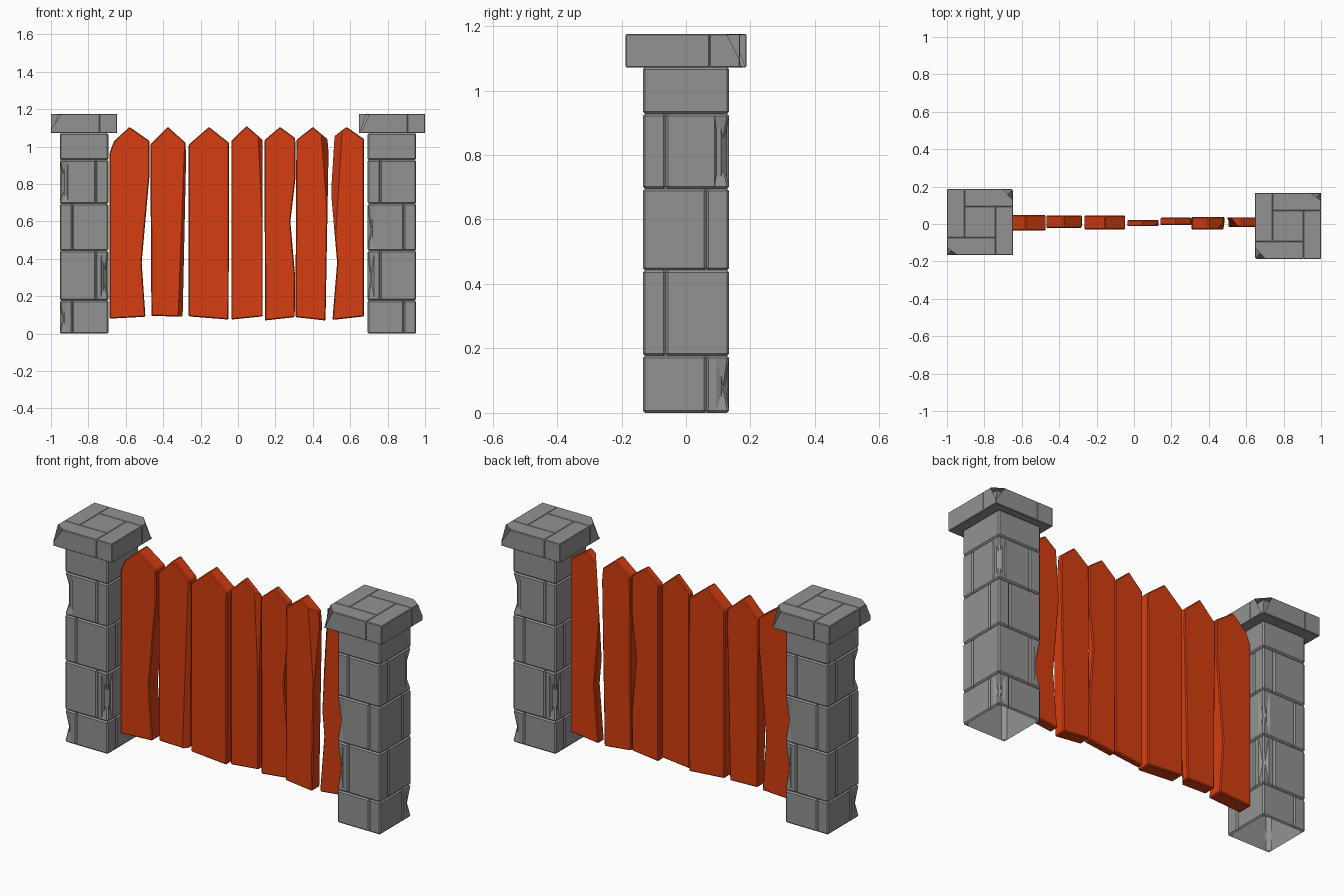
import bpy, bmesh, math
from mathutils import Vector, Matrix

if "Cube" in bpy.data.objects:
    bpy.data.objects.remove(bpy.data.objects["Cube"])


def material(name, rgb):
    m = bpy.data.materials.new(name)
    m.diffuse_color = (*rgb, 1)
    m.use_nodes = True
    m.node_tree.nodes["Principled BSDF"].inputs["Base Color"].default_value = m.diffuse_color
    return m


STONE = material("grey stone", (0.29, 0.29, 0.29))
WOOD = material("orange wood", (0.66, 0.047, 0.005))


def add_box(bm, lo, hi):
    lo, hi = Vector(lo), Vector(hi)
    mat = Matrix.Translation((lo + hi) / 2) @ Matrix.Diagonal((*(hi - lo), 1))
    return bmesh.ops.create_cube(bm, size=1, matrix=mat)["verts"]


def cut(bm, co, no):
    """Slice off everything beyond a plane and close the hole."""
    r = bmesh.ops.bisect_plane(bm, geom=bm.verts[:] + bm.edges[:] + bm.faces[:],
                               plane_co=co, plane_no=no, clear_outer=True)
    edges = [e for e in r["geom_cut"] if isinstance(e, bmesh.types.BMEdge)]
    if edges:
        bmesh.ops.edgenet_fill(bm, edges=edges)
    bmesh.ops.recalc_face_normals(bm, faces=bm.faces[:])


def score(bm, co, no):
    bmesh.ops.bisect_plane(bm, geom=bm.verts[:] + bm.edges[:] + bm.faces[:],
                           plane_co=co, plane_no=no)


def make_object(name, bm, mat):
    me = bpy.data.meshes.new(name)
    bm.to_mesh(me)
    bm.free()
    me.materials.append(mat)
    ob = bpy.data.objects.new(name, me)
    bpy.context.collection.objects.link(ob)
    return ob


def stone(target, lo, hi, bevel, keep, dent=None, chip=None):
    """Bevelled stone with optional edge dent or corner chip; only faces passing keep() stay."""
    bm = bmesh.new()
    add_box(bm, lo, hi)
    bmesh.ops.bevel(bm, geom=bm.edges[:], offset=bevel, segments=1, affect='EDGES')
    if chip:
        cut(bm, *chip)
    faces = [f for f in bm.faces if not keep(f.calc_center_median())]
    bmesh.ops.delete(bm, geom=faces, context='FACES')
    if dent:
        cx, cy, z, depth, width = dent
        sx, sy = math.copysign(1, cx), math.copysign(1, cy)
        score(bm, (0, 0, z), (0, 0, 1))
        score(bm, (cx - sx * width, 0, 0), (1, 0, 0))
        score(bm, (0, cy - sy * width, 0), (0, 1, 0))
        for v in bm.verts:
            if abs(v.co.z - z) < 1e-4 and abs(v.co.x - cx) < .012 and abs(v.co.y - cy) < .012:
                v.co -= Vector((sx, sy, 0)) * depth
        bmesh.ops.triangulate(bm, faces=[f for f in bm.faces if len(f.verts) > 3 and
                              any(abs(v.co.z - z) < 1e-4 for v in f.verts)
                              and abs(f.calc_center_median().x - cx) < width
                              and abs(f.calc_center_median().y - cy) < width])
    tmp = bpy.data.meshes.new("tmp")
    bm.to_mesh(tmp)
    bm.free()
    target.from_mesh(tmp)
    bpy.data.meshes.remove(tmp)


W, D, B = 0.13, 0.134, 0.007
COURSES = [0, .177, .443, .695, .928, 1.072]


def build_pillar(name):
    """Hollow pillar: courses of stones split alternately near opposite corners."""
    bm = bmesh.new()

    def outer(c):
        return abs(c.x) > W - B or abs(c.y) > D - B
    # (course, x side, y side): (depth, width) of worn corner edges
    worn = {(3, 1, 1): (.022, .045), (1, -1, 1): (.018, .04), (0, 1, 1): (.012, .04),
            (2, -1, -1): (.012, .04), (1, -1, -1): (.012, .035)}
    for i in range(5):
        z0, z1 = COURSES[i], COURSES[i + 1]
        s = .063 if i % 2 == 0 else -.063
        xs = [-W, s, W] if i < 4 else [-W, W]
        ys = [-D, s, D] if i < 4 else [-D, D]
        for a in range(len(xs) - 1):
            for b in range(len(ys) - 1):
                dent = None
                k = (i, 1 if a else -1, 1 if b else -1)
                if i < 4 and k in worn:
                    dent = (k[1] * W, k[2] * D, z0 + (z1 - z0) * .45, *worn[k])
                stone(bm, (xs[a], ys[b], z0), (xs[a + 1], ys[b + 1], z1), B, outer, dent)
    # mortar core behind the joints, open below
    core = bmesh.new()
    add_box(core, (-W + B, -D + B, 0), (W - B, D - B, 1.072))
    up = [e for e in core.edges if abs(e.verts[0].co.z - e.verts[1].co.z) > .1]
    bmesh.ops.bevel(core, geom=up, offset=.018, segments=1, affect='EDGES')
    bmesh.ops.delete(core, geom=[f for f in core.faces if abs(f.normal.z) > .9], context='FACES')
    me = bpy.data.meshes.new("tmp")
    core.to_mesh(me)
    core.free()
    bm.from_mesh(me)
    bpy.data.meshes.remove(me)
    return make_object(name, bm, STONE)


def build_cap(name):
    """Overhanging cap: pinwheel of four stones around a middle stone."""
    bm = bmesh.new()
    h, s, t, b = .177, .083, .07, .003
    z0, z1 = 1.072, 1.175

    def outer(c):
        return max(abs(c.x), abs(c.y)) > h - b or c.z > z1 - b
    slabs = [((-s, s), (h, h)), ((s, -h), (h, s)), ((-h, -h), (s, -s)),
             ((-h, -s), (-s, h)), ((-s, -s), (s, s))]
    chips = {2: ((-h + .025, -h + .025, z1 - .02), (-1, -.9, .45)),
             0: ((h - .018, h - .018, z1 - .02), (.7, 1, .5))}
    for i, (lo, hi) in enumerate(slabs):
        stone(bm, (*lo, z0), (*hi, z1), b, outer, chip=chips.get(i))
    # backing under the joints; its underside is the visible soffit
    c = h - b
    vs = add_box(bm, (-c, -c, z0), (c, c, z1 - b))
    for v in vs:
        if v.co.z > 1.1:
            v.co.x *= .8
            v.co.y *= .8
    return make_object(name, bm, STONE)


# Right pillar, and the left one turned half round
for side, ang, sg in (("right", 0, 1), ("left", math.pi, -1)):
    p = build_pillar(side + "_pillar")
    p.location = (sg * .823, 0, 0)
    p.rotation_euler.z = ang
    c = build_cap(side + "_pillar_cap")
    c.location = (sg * .823, -sg * .01, 0)
    c.rotation_euler.z = ang


def build_plank(name, pts, y0, y1, shaves):
    bm = bmesh.new()
    f = bm.faces.new([bm.verts.new((x, y0, z)) for x, z in pts])
    r = bmesh.ops.extrude_face_region(bm, geom=[f])
    for v in r["geom"]:
        if isinstance(v, bmesh.types.BMVert):
            v.co.y = y1
    bmesh.ops.recalc_face_normals(bm, faces=bm.faces[:])
    bmesh.ops.bevel(bm, geom=bm.edges[:], offset=.005, segments=1, affect='EDGES')
    for co, no in shaves:
        cut(bm, co, no)
    return make_object(name, bm, WOOD)


# Planks: front outline (x, z), depth range, shaved edges (plane point, direction)
PLANKS = [
    ([(-.687, .08), (-.495, .09), (-.515, .38), (-.473, .85), (-.473, 1.03), (-.58, 1.105),
      (-.662, 1.03), (-.686, .97)], -.035, .048, []),
    ([(-.463, .095), (-.296, .09), (-.278, .92), (-.28, 1.02), (-.375, 1.105), (-.469, 1.01)],
     -.022, .045, [((-.305, -.022, .5), (.8, -.6, -.03))]),
    ([(-.264, .092), (-.05, .075), (-.048, 1.02), (-.155, 1.105), (-.264, 1.01)], -.03, .046, []),
    ([(-.036, .075), (.132, .092), (.132, 1.035), (.046, 1.11), (-.036, 1.03)],
     -.012, .022, [((.118, -.012, .83), (.8, -.7, .035))]),
    ([(.144, .07), (.303, .088), (.306, .3), (.28, .6), (.307, .83), (.306, 1.045), (.225, 1.105),
      (.142, 1.035)], -.006, .034, []),
    ([(.307, .088), (.468, .07), (.484, .97), (.478, 1.04), (.4, 1.105), (.312, 1.035)],
     -.03, .038, [((.465, -.03, .8), (.8, -.6, .06))]),
    ([(.505, .073), (.674, .092), (.674, 1.04), (.58, 1.105), (.495, 1.04), (.485, .9),
      (.53, .38)], -.016, .036, [((.53, -.016, .65), (-.8, -.6, .05))]),
]
for n, (pts, y0, y1, shaves) in enumerate(PLANKS, 1):
    build_plank(f"fence_plank_{n}", pts, y0, y1, shaves)
